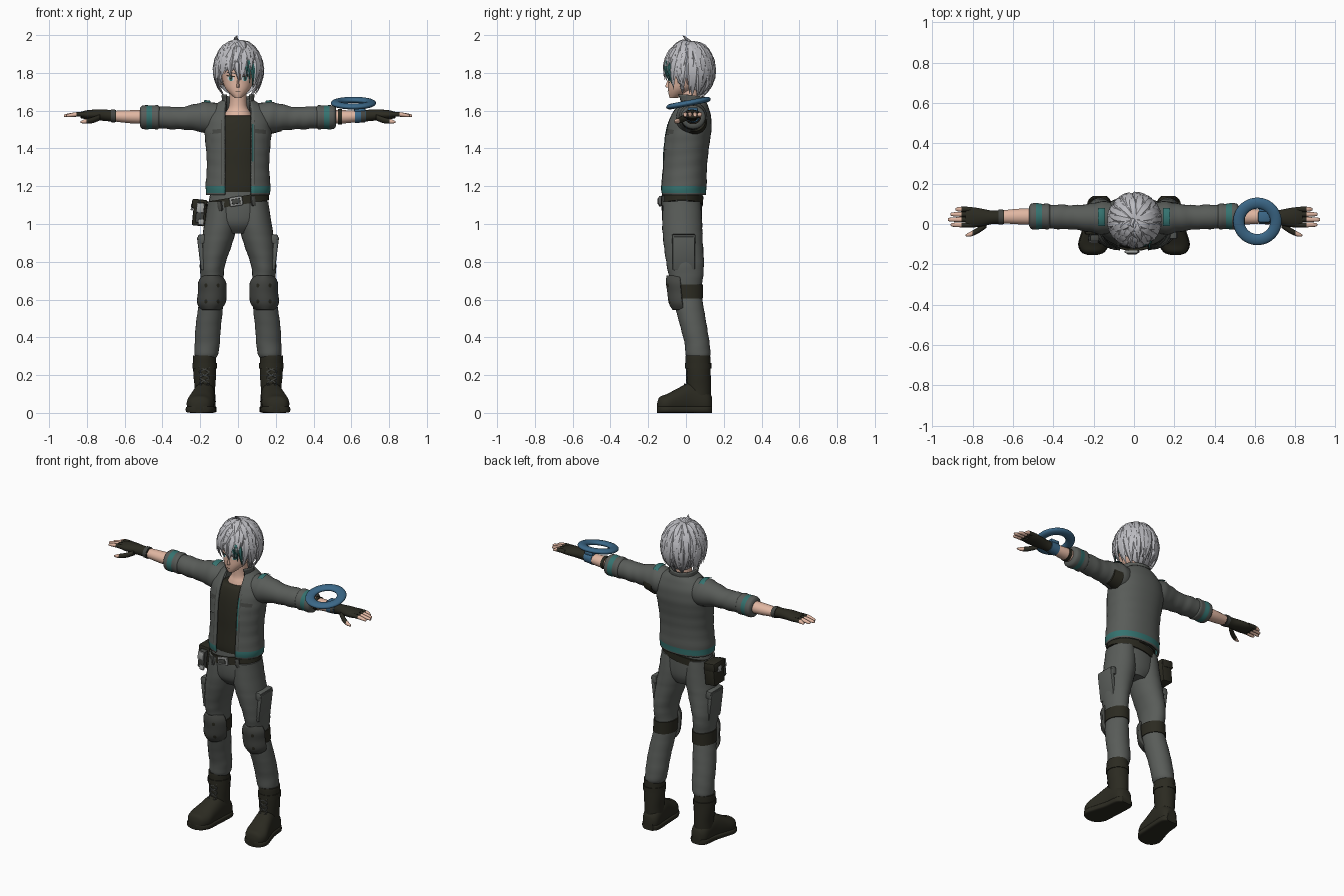
import bpy, bmesh, math, random
from mathutils import Vector, Matrix
from mathutils.bvhtree import BVHTree

random.seed(4)
if "Cube" in bpy.data.objects:
    bpy.data.objects.remove(bpy.data.objects["Cube"])


def material(name, *rgb):
    m = bpy.data.materials.new(name)
    m.use_nodes = True
    m.diffuse_color = (*rgb, 1)
    m.node_tree.nodes["Principled BSDF"].inputs["Base Color"].default_value = (*rgb, 1)
    return m


GREY = material("cloth grey", .1, .108, .1)
PAD = material("pad grey", .06, .063, .057)
DARK = material("near black", .024, .023, .015)
TEAL = material("teal", .035, .17, .16)
BLUE = material("steel blue", .045, .14, .25)
HAIR = material("silver hair", .5, .5, .53)
SKIN = material("skin", .75, .47, .36)
METAL = material("pale metal", .36, .37, .36)
WHITE = material("eye white", .7, .7, .7)


def finish(name, bm, mats, paint=None, mirror=False, thick=0, angle=40):
    """Turn a bmesh into a named object with materials and modifiers."""
    bmesh.ops.recalc_face_normals(bm, faces=bm.faces)
    if paint:
        for f in bm.faces:
            f.material_index = paint(f.calc_center_median(), f.normal)
    me = bpy.data.meshes.new(name)
    bm.to_mesh(me)
    bm.free()
    for m in mats:
        me.materials.append(m)
    me.shade_smooth()
    me.set_sharp_from_angle(angle=math.radians(angle))
    ob = bpy.data.objects.new(name, me)
    bpy.context.collection.objects.link(ob)
    if thick:
        s = ob.modifiers.new("thickness", 'SOLIDIFY')
        s.thickness, s.offset = thick, 0
    if mirror:
        ob.modifiers.new("mirror", 'MIRROR')
    return ob


def smooth(rows, steps):
    """Catmull-Rom interpolation through the rows."""
    out = []
    for i in range(len(rows) - 1):
        a, b, c, d = (rows[min(max(i + k, 0), len(rows) - 1)] for k in (-1, 0, 1, 2))
        for k in range(steps):
            t = k / steps
            out.append([q + .5 * t * (r - p + t * (2*p - 5*q + 4*r - s + t * (3*(q - r) + s - p)))
                        for p, q, r, s in zip(a, b, c, d)])
    return out + [rows[-1]]


def tube(name, rows, mats, axis='z', n=28, steps=4, arc=None, power=1, wrinkle=0, shape=None, **kw):
    """Loft ellipses; each row is position, two centre and two radius values."""
    bm = bmesh.new()
    rings = []
    for t, a, b, ra, rb in smooth(rows, steps):
        lo, hi = arc(ra) if arc else (0, math.tau)
        ring = []
        for i in range(n + 1 if arc else n):
            ang = lo + (hi - lo) * i / n
            s, c = (math.copysign(abs(f(ang)) ** power, f(ang)) for f in (math.sin, math.cos))
            w = 1 + wrinkle * math.sin(t * 90 + 2 * math.sin(ang + 1))
            u, v = a + ra * w * s, b - rb * w * c
            co = Vector({'z': (u, v, t), 'x': (t, u, v), 'y': (u, t, v)}[axis])
            ring.append(bm.verts.new(shape(co) if shape else co))
        rings.append(ring)
    for p, q in zip(rings, rings[1:]):
        for i in range(n):
            j = (i + 1) % len(p)
            bm.faces.new((p[i], p[j], q[j], q[i]))
    if not arc:
        bm.faces.new(rings[0])
        bm.faces.new(rings[-1])
    return finish(name, bm, mats, **kw)


def box(name, loc, size, mat, rot=(0, 0, 0), bevel=.008, **kw):
    bm = bmesh.new()
    bmesh.ops.create_cube(bm, size=1, matrix=Matrix.Diagonal((*size, 1)))
    bmesh.ops.bevel(bm, geom=bm.edges[:], offset=bevel, segments=2, affect='EDGES', profile=.5)
    m = Matrix.Translation(loc)
    for ang, ax in zip(rot, 'XYZ'):
        m = m @ Matrix.Rotation(math.radians(ang), 4, ax)
    bm.transform(m)
    return finish(name, bm, [mat], **kw)


def plate(name, target, centre, size, mat, view='y', lift=.004, tilt=0, oval=False, **kw):
    """Thin sheet projected on the target from the front, side or top."""
    tree = BVHTree.FromPolygons([v.co for v in target.data.vertices],
                                [p.vertices for p in target.data.polygons])
    bm = bmesh.new()
    bmesh.ops.create_grid(bm, x_segments=8, y_segments=8, size=.5)
    for v in bm.verts:
        x, y = v.co.x, v.co.y
        if oval:
            x, y = x * math.sqrt(1 - 2 * y * y), y * math.sqrt(1 - 2 * x * x)
        u = centre[0] + x * size[0]
        w = centre[1] + y * size[1] + tilt * x * size[0]
        o, d = {'y': ((u, -1, w), (0, 1, 0)), 'x': ((1, u, w), (-1, 0, 0)),
                'z': ((u, w, 3), (0, 0, -1))}[view]
        hit = tree.ray_cast(Vector(o), Vector(d))[0]
        v.co = (hit or Vector(o) + Vector(d)) - Vector(d) * lift
    return finish(name, bm, [mat], **kw)


# Head, neck and face
head = tube("head", [(1.668, -.062, .02), (1.69, -.04, .045), (1.72, -.022, .067), (1.76, 0, .08),
                     (1.82, .01, .088), (1.88, .015, .083), (1.93, .015, .05)] and
            [(z, 0, c, r, r * k) for z, c, r, k in
             [(1.668, -.065, .018, 1.2), (1.69, -.045, .043, 1.1), (1.72, -.02, .068, 1.1),
              (1.76, 0, .082, 1.14), (1.82, .01, .09, 1.16), (1.88, .015, .084, 1.16), (1.93, .015, .05, 1.2)]],
            [SKIN])
tube("neck", [(1.54, 0, .02, .085, .075), (1.59, 0, .02, .066, .06), (1.63, 0, .02, .047, .05),
              (1.73, 0, .015, .045, .05)], [SKIN])
tube("nose", [(1.722, 0, -.092, .009, .012), (1.732, 0, -.092, .008, .017), (1.765, 0, -.089, .004, .005)], [SKIN], n=10)
tube("ears", [(.078, .015, 1.762, .014, .026), (.092, .022, 1.765, .016, .03)], [SKIN], axis='x', n=14, mirror=True)
for part, size, lift, mat, up in [("eye_whites", (.038, .026), .002, WHITE, 0), ("irises", (.02, .026), .004, TEAL, 0),
                                  ("pupils", (.008, .012), .006, DARK, 0), ("eyelashes", (.044, .006), .006, DARK, .013),
                                  ("eyebrows", (.042, .005), .004, PAD, .03)]:
    plate(part, head, (.038, 1.77 + up), size, mat, lift=lift, tilt=.12, oval=up == 0, mirror=True)
plate("mouth", head, (0, 1.7), (.026, .003), DARK)

# Hair: a cap with layered pointed locks
C = Vector((.002, .018, 1.812))
R = Vector((.117, .122, .148))


def scalp(az, polar, k=1):
    return C + Vector((R.x * math.sin(polar) * math.sin(az), -R.y * math.sin(polar) * math.cos(az),
                       R.z * math.cos(polar))) * k


def lock(bm, pts, width, thick):
    rings = []
    for i, p in enumerate(pts):
        along = (pts[min(i + 1, len(pts) - 1)] - pts[max(i - 1, 0)]).normalized()
        out = (p - C).normalized()
        side = along.cross(out).normalized()
        out = side.cross(along)
        f = i / (len(pts) - 1)
        w = (.45 + 1.2 * f) if f < .45 else (1 - f) / .55
        rings.append([bm.verts.new(p + side * width * w * math.cos(a) + out * thick * w * math.sin(a))
                      for a in (k * math.tau / 6 for k in range(6))])
    for p, q in zip(rings, rings[1:]):
        for k in range(6):
            bm.faces.new((p[k], p[(k + 1) % 6], q[(k + 1) % 6], q[k]))
    bm.faces.new(rings[0])


def strand(bm, az, p0, p1, width, flick=.1, sweep=.25):
    pts = []
    for i in range(8):
        f = i / 7
        pts.append(scalp(az + sweep * f * f, p0 + (p1 - p0) * f, 1.0 + .07 * math.sin(f * 3) + flick * f ** 4))
    lock(bm, pts, width, .013)


bm = bmesh.new()
bmesh.ops.create_uvsphere(bm, u_segments=28, v_segments=18, radius=1,
                          matrix=Matrix.Translation(C) @ Matrix.Diagonal((*R, 1)))
bmesh.ops.bisect_plane(bm, geom=bm.verts[:] + bm.edges[:] + bm.faces[:], plane_co=(0, -.03, 1.815),
                       plane_no=(0, -.8, -.6), clear_outer=True)
finish("hair_cap", bm, [HAIR])
bm = bmesh.new()
for layer, (count, start, drop) in enumerate([(22, .75, 0), (20, .4, .35), (15, .1, .75), (9, 0, 1.15)]):
    for i in range(count):
        az = math.tau * (i + .5 * (layer % 2)) / count + random.uniform(-.1, .1)
        back = (1 - math.cos(az)) / 2
        end = 1.72 + .9 * min(1, back * 2) + random.uniform(-.12, .15) - drop
        strand(bm, az, start, end, random.uniform(.024, .034), random.uniform(.04, .17), random.uniform(-.3, .3))
for az, end in [(-.45, 1.85), (-.1, 2.0), (.2, 1.9), (1.0, 2.2), (-1.0, 2.2)]:
    strand(bm, az, .9, end, .02, .02, .15)
lock(bm, [Vector(p) for p in [(.01, .04, 1.93), (-.005, .02, 1.965), (-.012, -.005, 1.987), (-.002, -.02, 2.0)]], .016, .01)
finish("hair_locks", bm, [HAIR], angle=30)
bm = bmesh.new()
for az, p0, p1, w in [(.42, .75, 2.0, .014), (.62, 1.0, 2.15, .015), (.3, 1.2, 1.8, .009)]:
    strand(bm, az, p0, p1, w, .1, .12)
finish("teal_streak", bm, [TEAL], angle=30)

# Shirt and open jacket
torso = [(1.155, 0, -.015, .163, .114), (1.2, 0, -.015, .166, .118), (1.3, 0, -.01, .159, .115),
         (1.4, 0, -.002, .164, .117), (1.5, 0, .012, .172, .117), (1.57, 0, .022, .162, .104),
         (1.62, 0, .03, .125, .082), (1.65, 0, .03, .082, .068)]
tube("shirt", [(z, x, y, a - .012, b - .012) for z, x, y, a, b in torso[:5]] +
     [(1.56, 0, .01, .13, .083), (1.575, 0, .015, .08, .07)], [DARK])


def opening(r):
    t = math.asin(min(.95, .062 / r))
    return t, math.tau - t


jacket = tube("jacket", torso, [GREY, TEAL], n=44, steps=6, arc=opening, power=.9, thick=.012, wrinkle=.006,
              paint=lambda c, n: int(1.162 < c.z < 1.197))
tube("collar", [(1.6, 0, .02, .105, .085), (1.64, 0, .022, .08, .072), (1.685, 0, .015, .083, .08)], [GREY],
     arc=opening, thick=.01, shape=lambda c: c - Vector((0, 0, .12 * max(0, c.y) if c.z > 1.66 else 0)))
plate("front_trim", jacket, (.077, 1.43), (.008, .2), TEAL, lift=.009)
plate("jacket_plackets", jacket, (.088, 1.38), (.004, .34), PAD, lift=.008, mirror=True)
plate("chest_pockets", jacket, (.117, 1.49), (.06, .022), PAD, lift=.009, tilt=-.1, mirror=True)
plate("pocket_fronts", jacket, (.117, 1.435), (.055, .08), GREY, lift=.012, mirror=True)

# Sleeves with rolled cuffs
sleeve = tube("sleeves", [(.09, .03, 1.56, .075, .075), (.16, .03, 1.562, .082, .085), (.22, .03, 1.565, .07, .072),
                          (.3, .033, 1.56, .06, .059), (.36, .035, 1.562, .061, .06), (.44, .037, 1.565, .057, .056)],
              [GREY], axis='x', wrinkle=.025, mirror=True)
plate("shoulder_patches", sleeve, (.162, .035), (.035, .09), TEAL, view='z', lift=.008, mirror=True)
tube("armpit_vent", [(.17, .045, 1.535, .066, .06), (.23, .045, 1.543, .057, .052)], [DARK], axis='x')
tube("rolled_cuffs", [(.415, .037, 1.565, .054, .054), (.425, .037, 1.565, .064, .064), (.455, .038, 1.565, .062, .062),
                      (.485, .038, 1.565, .066, .064), (.51, .038, 1.565, .062, .06), (.52, .038, 1.566, .045, .045)],
     [GREY, TEAL], axis='x', mirror=True, paint=lambda c, n: int(.452 < c.x < .488))

# Forearms, gloves and fingers
tube("forearms", [(.5, .037, 1.567, .04, .037), (.58, .037, 1.568, .038, .034), (.68, .035, 1.572, .029, .026)],
     [SKIN], axis='x', mirror=True)
tube("gloves", [(.645, .035, 1.572, .034, .032), (.7, .033, 1.575, .033, .03), (.75, .032, 1.578, .043, .028),
                (.8, .033, 1.578, .05, .024), (.835, .035, 1.577, .044, .016)], [DARK], axis='x', mirror=True)
tube("glove_straps", [(.65, .035, 1.572, .037, .035), (.672, .035, 1.573, .037, .034)], [PAD], axis='x', mirror=True)
for finger, y, tip in [("little", .073, .885), ("ring", .048, .91), ("middle", .022, .922), ("index", -.004, .908)]:
    tube(finger + "_fingers", [(.8, y, 1.58, .012, .013), (.855, y, 1.58, .0125, .012), (tip - .008, y, 1.574, .009, .008),
                               (tip, y, 1.573, .003, .003)], [DARK, SKIN], axis='x', n=12, mirror=True,
         paint=lambda c, n: int(c.x > .852))
tube("thumbs", [(.73, 0, 1.565, .018, .016), (.77, -.03, 1.55, .016, .016), (.81, -.05, 1.543, .012, .012),
                (.835, -.056, 1.54, .004, .004)], [DARK, SKIN], axis='x', n=12, mirror=True,
     paint=lambda c, n: int(c.x > .8))

# Wrist device with floating ring
tube("wrist_band", [(.62, .037, 1.57, .037, .036), (.675, .036, 1.573, .036, .034)], [BLUE], axis='x')
tube("arm_strap", [(.53, .037, 1.568, .043, .04), (.55, .037, 1.568, .043, .04)], [DARK], axis='x')
box("wrist_device", (.645, .036, 1.605), (.06, .055, .025), BLUE)
bpy.ops.mesh.primitive_torus_add(major_segments=48, minor_segments=14, major_radius=.092, minor_radius=.028,
                                 location=(.611, .013, 1.64), rotation=(math.radians(11), 0, 0))
ring = bpy.context.object
ring.name, ring.scale.z = "floating_ring", .55
ring.data.materials.append(BLUE)
ring.data.shade_smooth()

# Trousers
tube("trouser_seat", [(1.17, 0, -.02, .145, .1), (1.08, 0, -.022, .16, .106), (1.0, 0, -.02, .15, .1),
                      (.95, 0, -.01, .08, .07)], [GREY])
leg = tube("trouser_legs", [(1.12, .085, -.022, .075, .1), (1.0, .092, -.02, .086, .106), (.9, .112, -.015, .083, .104),
                            (.8, .133, -.005, .069, .1), (.73, .138, 0, .062, .092), (.64, .134, .005, .06, .077),
                            (.55, .146, .02, .066, .075), (.45, .158, .042, .067, .07), (.36, .163, .06, .066, .066),
                            (.31, .168, .063, .062, .066), (.29, .17, .065, .052, .055)],
           [GREY], wrinkle=.012, mirror=True)
box("cargo_pockets", (.194, -.012, .845), (.026, .12, .18), GREY, rot=(0, 7, 0), mirror=True)
box("pocket_flaps", (.192, -.012, .92), (.036, .126, .05), GREY, rot=(0, 7, 0), mirror=True)
tube("knee_straps", [(.605, .138, .01, .067, .081), (.68, .135, .004, .066, .087)], [DARK], mirror=True)
knee = tube("knee_pads", [(.55, .145, .015, .048, .08), (.585, .141, .01, .072, .094), (.64, .136, .005, .072, .096),
                          (.69, .137, .002, .07, .1), (.725, .138, 0, .045, .095)], [PAD],
            arc=lambda r: (-1.25, 1.25), thick=.016, mirror=True)
for x in (.105, .17):
    for z in (.59, .675):
        plate("pad_rivets", knee, (x, z), (.016, .022), DARK, lift=.012, oval=True, mirror=True)

# Boots
foot = [(.138, .17, .045, .03, .04), (.11, .172, .055, .053, .065), (.03, .178, .075, .058, .085),
        (-.04, .19, .062, .066, .07), (-.1, .2, .048, .072, .052), (-.14, .204, .042, .052, .042), (-.153, .205, .03, .02, .02)]
tube("boot_feet", foot, [DARK], axis='y', power=.85, mirror=True,
     shape=lambda c: Vector((c.x, c.y, max(c.z, .01))))
tube("boot_soles", [(y, x, .018, r + .005, .018) for y, x, z, r, h in foot], [DARK], axis='y', power=.4, mirror=True)
shaft = tube("boot_shafts", [(.06, .174, .07, .054, .06), (.13, .175, .068, .054, .064), (.2, .176, .066, .06, .065),
                             (.28, .177, .063, .061, .066), (.305, .177, .063, .06, .065)], [DARK], mirror=True)
tube("boot_straps", [(.235, .177, .064, .065, .07), (.265, .177, .064, .065, .07)], [DARK], mirror=True)
for i in range(5):
    for lean in (-25, 25):
        box("boot_laces", (.178, .003 - .01 * max(0, 2 - i), .11 + .03 * i), (.06, .008, .007), PAD,
            rot=(0, lean, 0), bevel=.002, mirror=True)

# Slanted belt with buckle and hip pouches
tube("belt", [(1.09, 0, -.022, .165, .112), (1.135, 0, -.02, .162, .112)], [DARK], steps=2,
     shape=lambda c: c + Vector((0, 0, .16 * c.x + .01)))
box("belt_buckle", (-.01, -.137, 1.12), (.07, .016, .05), METAL, rot=(0, -9, 0))
box("buckle_core", (-.01, -.145, 1.12), (.045, .01, .028), PAD, rot=(0, -9, 0), bevel=.003)
for x in (-.095, .08):
    box("belt_clip", (x, -.118, 1.11 + .16 * x), (.026, .02, .055), PAD, rot=(0, -9, x * 300))
box("hip_pouch", (-.203, .005, 1.06), (.07, .105, .14), DARK, rot=(0, 6, 0))
box("pouch_flap", (-.205, .005, 1.105), (.078, .113, .05), DARK, rot=(0, 6, 0))
box("pouch_clasp", (-.243, .01, 1.09), (.012, .03, .035), METAL, rot=(0, 6, 0), bevel=.003)
box("tool_case", (-.2, -.07, 1.06), (.045, .035, .11), PAD, rot=(0, 6, 0))
box("tool_plate", (-.2, -.087, 1.085), (.04, .014, .05), METAL, rot=(0, 6, 0), bevel=.004)
box("tool_tip", (-.195, -.085, 1.01), (.03, .014, .03), METAL, rot=(0, 6, 0), bevel=.004)
